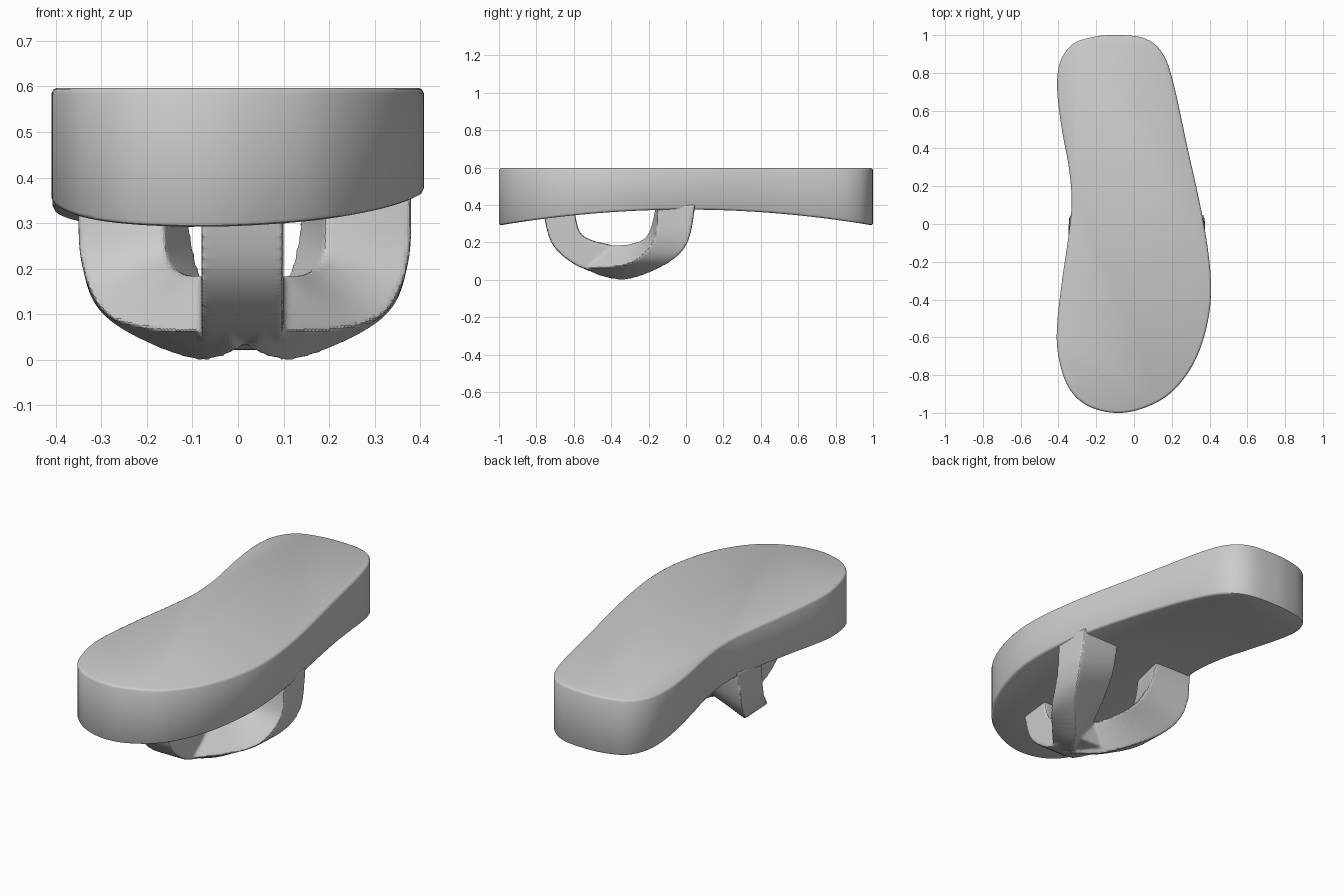
import bpy, bmesh
from mathutils import Vector

cube = bpy.data.objects.get("Cube")
if cube:
    bpy.data.objects.remove(cube)

grey = bpy.data.materials.new("plain_grey")
grey.use_nodes = True
colour = (0.6, 0.6, 0.6, 1)
grey.diffuse_color = colour
grey.node_tree.nodes["Principled BSDF"].inputs["Base Color"].default_value = colour


def spline(points, steps, closed=False):
    """Smooth curve through the points."""
    pts = [Vector(p) for p in points]
    n = len(pts)
    get = (lambda i: pts[i % n]) if closed else (lambda i: pts[max(0, min(n - 1, i))])
    out = []
    for i in range(n if closed else n - 1):
        a, b, c, d = (get(i + k) for k in (-1, 0, 1, 2))
        for s in range(steps):
            t = s / steps
            out.append(b + t * ((c - a) + t * ((2 * a - 5 * b + 4 * c - d)
                       + t * (3 * b - a - 3 * c + d))) / 2)
    return out if closed else out + [pts[-1]]


def loft(bm, rings):
    """Skin closed rings and cap both ends; returns the first cap."""
    rows = [[bm.verts.new(p) for p in ring] for ring in rings]
    for low, high in zip(rows, rows[1:]):
        for i in range(len(low)):
            j = (i + 1) % len(low)
            bm.faces.new((low[i], low[j], high[j], high[i]))
    bm.faces.new(rows[-1])
    return bm.faces.new(rows[0][::-1])


def make_object(name, bm):
    bmesh.ops.recalc_face_normals(bm, faces=bm.faces)
    mesh = bpy.data.meshes.new(name)
    bm.to_mesh(mesh)
    bm.free()
    mesh.materials.append(grey)
    obj = bpy.data.objects.new(name, mesh)
    bpy.context.collection.objects.link(obj)
    bpy.ops.object.select_all(action="DESELECT")
    obj.select_set(True)
    bpy.context.view_layer.objects.active = obj
    return obj


# Kidney-shaped top with a rounded rim
right_side = [(-.08, 1), (.05, .985), (.14, .92), (.2, .78), (.28, .42), (.37, 0),
              (.407, -.3), (.39, -.52), (.32, -.73), (.2, -.89), (.05, -.975)]
left_side = [(-.1, -1), (-.25, -.96), (-.35, -.86), (-.4, -.7), (-.408, -.55),
             (-.385, -.33), (-.345, -.05), (-.33, .12), (-.345, .3), (-.385, .52),
             (-.407, .72), (-.39, .86), (-.32, .955), (-.2, .993)]
outline = spline(right_side + left_side, 6, closed=True)


def rim_ring(inset, z):
    ring = []
    for i, p in enumerate(outline):
        along = (outline[(i + 1) % len(outline)] - outline[i - 1]).normalized()
        q = p + Vector((along.y, -along.x)) * inset
        ring.append((q.x, q.y, z))
    return ring


TOP = 0.597
bm = bmesh.new()
rim = [(.012, 0), (.004, .004), (0, .012), (0, TOP - .012), (.004, TOP - .004), (.012, TOP)]
underside = loft(bm, [rim_ring(*r) for r in rim])
# Slice the underside into strips, then arch it along the length
faces = [underside]
for i in range(1, 32):
    before = set(bm.faces)
    geom = [f for f in faces if f.is_valid]
    geom += list({e for f in geom for e in f.edges} | {v for f in geom for v in f.verts})
    bmesh.ops.bisect_plane(bm, geom=geom, dist=1e-5, plane_co=(0, -1 + i / 16, 0),
                           plane_no=(0, 1, 0))
    faces += [f for f in bm.faces if f not in before]
    faces = [f for f in faces if f.is_valid and all(v.co.z < .001 for v in f.verts)]
for v in bm.verts:
    if v.co.z < .1:
        v.co.z += .375 - .085 * v.co.y ** 2
make_object("table_top", bm)
bpy.ops.object.shade_smooth_by_angle(angle=.7)

# Three curved legs that merge at the foot; each is given by its corner edges
outer_front = [(.38, -.15, .4), (.375, -.17, .22), (.32, -.28, .1), (.2, -.42, .065), (.06, -.57, .068)]
inner_front = [(.19, -.16, .4), (.19, -.2, .25), (.17, -.27, .2), (.11, -.38, .185), (0, -.46, .19)]
inner_back = [(.145, .05, .4), (.13, 0, .26), (.1, -.1, .17), (.03, -.27, .13), (-.03, -.4, .13)]
outer_back = [(.37, .05, .4), (.37, .01, .2), (.31, -.1, .085), (.13, -.31, 0), (.03, -.46, .02)]
front_outer = [(-.77, .4), (-.72, .2), (-.6, .085), (-.47, .04), (-.33, .02)]
front_inner = [(-.6, .4), (-.57, .26), (-.5, .21), (-.4, .185), (-.3, .14)]


def add_leg(bm, edges):
    loft(bm, list(zip(*(spline(e, 8) for e in edges))))


bm = bmesh.new()
back_leg = [outer_front, inner_front, inner_back, outer_back]
add_leg(bm, back_leg)
add_leg(bm, [[(.03 - x, y, z) for x, y, z in e] for e in back_leg])
add_leg(bm, [[(x, y, z) for y, z in side] for x, side in
             ((-.08, front_outer), (.1, front_outer), (.1, front_inner), (-.08, front_inner))])
base = make_object("three_leg_base", bm)
remesh = base.modifiers.new("merge", "REMESH")
remesh.mode = "VOXEL"
remesh.voxel_size = .008
smooth = base.modifiers.new("soften", "SMOOTH")
smooth.factor = .5
smooth.iterations = 6
bpy.ops.object.shade_smooth()
